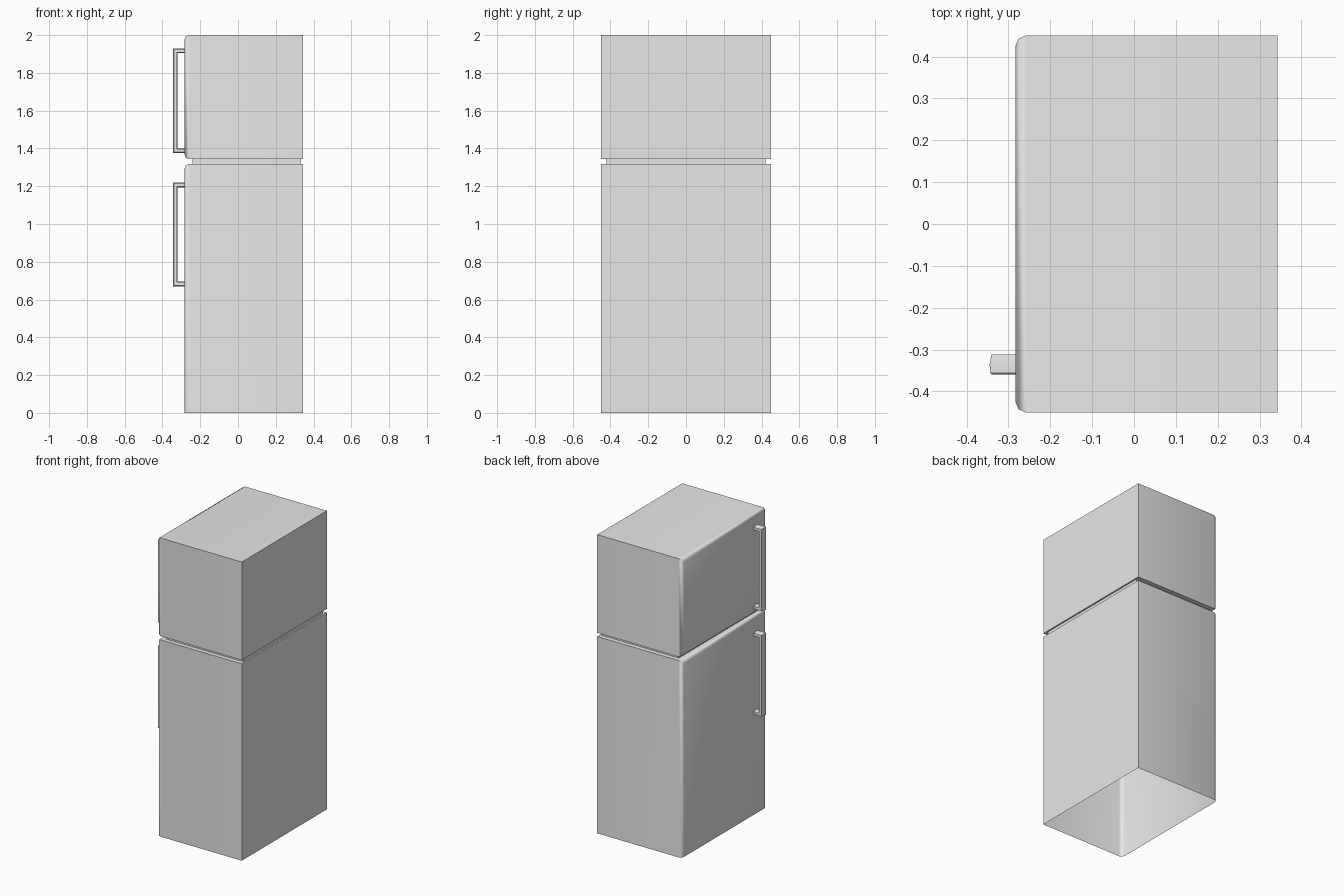
import bpy, bmesh, math

cube = bpy.data.objects.get("Cube")
if cube:
    bpy.data.objects.remove(cube, do_unlink=True)

# One plain grey for the whole model
grey = bpy.data.materials.new("light_grey")
grey.use_nodes = True
colour = (0.8, 0.8, 0.8, 1)
grey.diffuse_color = colour
grey.node_tree.nodes["Principled BSDF"].inputs["Base Color"].default_value = colour


def finish(name, bm, angle):
    bmesh.ops.recalc_face_normals(bm, faces=bm.faces)
    mesh = bpy.data.meshes.new(name)
    bm.to_mesh(mesh)
    bm.free()
    mesh.materials.append(grey)
    obj = bpy.data.objects.new(name, mesh)
    bpy.context.collection.objects.link(obj)
    bpy.ops.object.select_all(action='DESELECT')
    obj.select_set(True)
    bpy.context.view_layer.objects.active = obj
    bpy.ops.object.shade_smooth_by_angle(angle=math.radians(angle))
    return obj


def box(name, x0, x1, half_y, z0, z1, open_bottom=False, round_door=False):
    bm = bmesh.new()
    bmesh.ops.create_cube(bm, size=1)
    for v in bm.verts:
        v.co.x = x1 if v.co.x > 0 else x0
        v.co.y = half_y if v.co.y > 0 else -half_y
        v.co.z = z1 if v.co.z > 0 else z0
    bm.normal_update()
    if open_bottom:
        floor = [f for f in bm.faces if f.normal.z < -0.5]
        bmesh.ops.delete(bm, geom=floor, context='FACES_ONLY')
    if round_door:
        # Round only the edges around the door side
        rim = [e for e in bm.edges if len(e.link_faces) == 2
               and all(abs(v.co.x - x0) < 0.001 for v in e.verts)]
        bmesh.ops.bevel(bm, geom=rim, offset=0.024, segments=2,
                        profile=0.5, affect='EDGES')
    return finish(name, bm, 50)


# Cabinet: hollow lower body, recessed neck, upper body
box("lower_cabinet", -0.283, 0.343, 0.45, 0, 1.318, True, True)
box("neck", -0.24, 0.333, 0.42, 1.31, 1.35)
box("upper_cabinet", -0.283, 0.343, 0.45, 1.343, 2, False, True)

# Handle cross-section: (offset along y, outward offset)
SECTION = [(0.024, 0.009), (0, 0.013), (-0.02, 0.012), (-0.024, 0.008),
           (-0.024, -0.009), (0, -0.013), (0.024, -0.009)]


def handle(name, z0, z1):
    """Square-cornered pull swept from the door, along the bar and back."""
    bm = bmesh.new()
    root, bar = -0.275, -0.332
    low, high = z0 + 0.013, z1 - 0.013
    path = [(root, low, 0, -1), (bar, low, -1, -1),
            (bar, high, -1, 1), (root, high, 0, 1)]
    rings = [[bm.verts.new((x + dx * t, -0.336 + y, z + dz * t))
              for y, t in SECTION] for x, z, dx, dz in path]
    n = len(SECTION)
    for a, b in zip(rings, rings[1:]):
        for i in range(n):
            j = (i + 1) % n
            bm.faces.new((a[i], a[j], b[j], b[i]))
    bm.faces.new(rings[0])
    bm.faces.new(rings[-1])
    finish(name, bm, 15)


handle("lower_handle", 0.67, 1.22)
handle("upper_handle", 1.375, 1.93)
